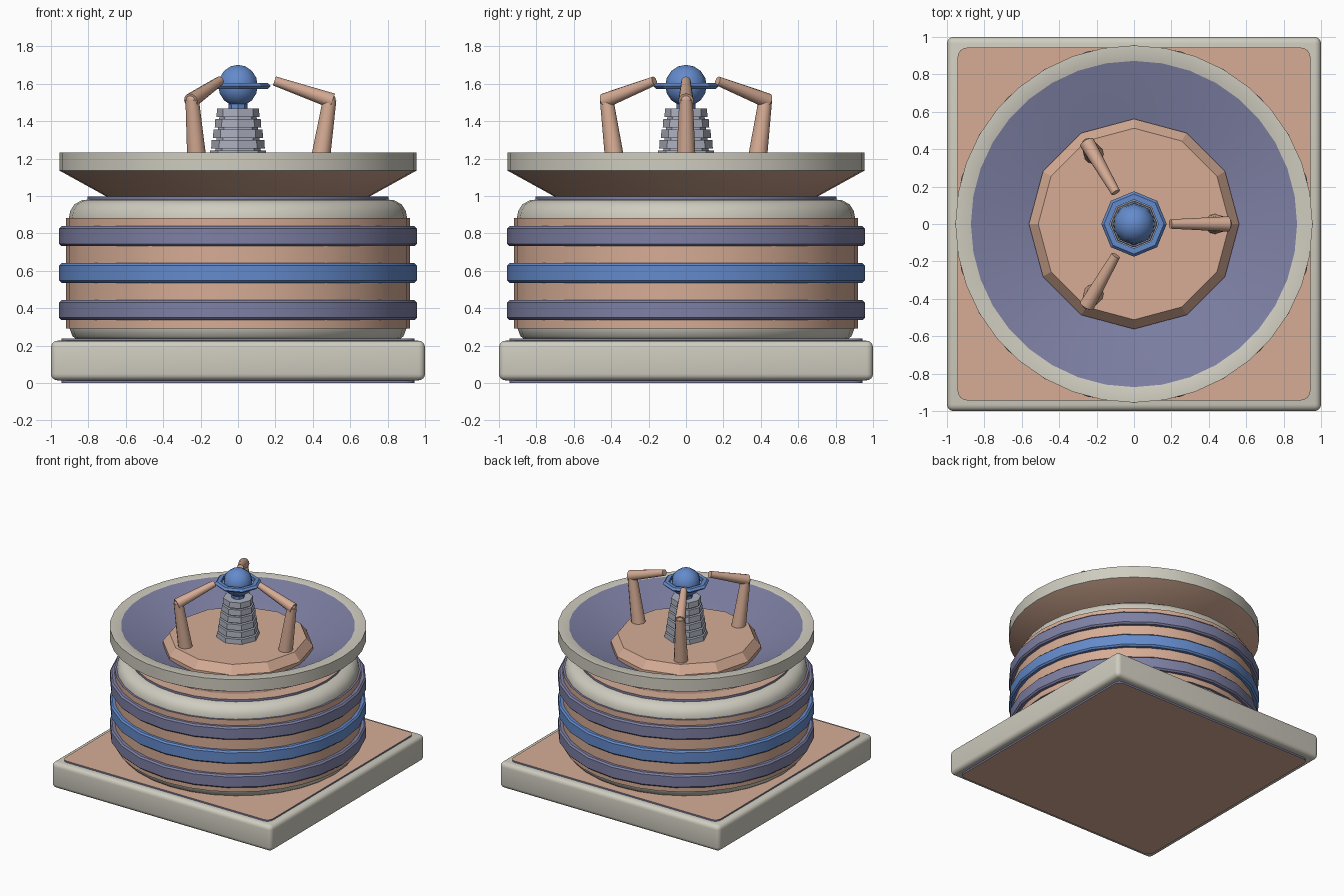
import bpy, bmesh, math
from mathutils import Vector

if "Cube" in bpy.data.objects:
    bpy.data.objects.remove(bpy.data.objects["Cube"])


def mat(name, r, g, b):
    m = bpy.data.materials.new(name)
    m.diffuse_color = [((c / 255 + 0.055) / 1.055) ** 2.4 for c in (r, g, b)] + [1]
    m.use_nodes = True
    m.node_tree.nodes["Principled BSDF"].inputs["Base Color"].default_value = m.diffuse_color
    return m


BEIGE = mat("beige", 207, 204, 191)
SALMON = mat("salmon", 214, 172, 149)
PURPLE = mat("dusty purple", 126, 128, 164)
BLUE = mat("blue", 100, 139, 204)
GREY = mat("light grey", 172, 176, 190)


def finish(name, bm, mats, angle=30):
    bmesh.ops.remove_doubles(bm, verts=bm.verts, dist=1e-5)
    bmesh.ops.recalc_face_normals(bm, faces=bm.faces)
    me = bpy.data.meshes.new(name)
    bm.to_mesh(me)
    bm.free()
    ob = bpy.data.objects.new(name, me)
    bpy.context.collection.objects.link(ob)
    for m in mats:
        me.materials.append(m)
    bpy.ops.object.select_all(action='DESELECT')
    ob.select_set(True)
    bpy.context.view_layer.objects.active = ob
    if angle:
        bpy.ops.object.shade_smooth_by_angle(angle=math.radians(angle))
    return ob


def lathe(name, prof, n, mats, idx=None, closed=False, angle=30):
    """Spin a profile of (radius, z); idx gives a material per segment."""
    bm = bmesh.new()
    rings = []
    for r, z in prof:
        if r < 1e-6:
            rings.append([bm.verts.new((0, 0, z))] * n)
        else:
            rings.append([bm.verts.new((r * math.cos(2 * math.pi * k / n),
                                        r * math.sin(2 * math.pi * k / n), z)) for k in range(n)])
    count = len(prof) if closed else len(prof) - 1
    for i in range(count):
        a, b = rings[i], rings[(i + 1) % len(prof)]
        for k in range(n):
            q = (k + 1) % n
            vs = list(dict.fromkeys([a[k], a[q], b[q], b[k]]))
            f = bm.faces.new(vs)
            f.material_index = idx[i] if idx else 0
    return finish(name, bm, mats, angle)


def box(name, half, z0, z1, mats, bevel=0.0, corner=0.0):
    bm = bmesh.new()
    bmesh.ops.create_cube(bm, size=1)
    for v in bm.verts:
        v.co = Vector((v.co.x * 2 * half, v.co.y * 2 * half, z0 if v.co.z < 0 else z1))
    if corner:
        es = [e for e in bm.edges if abs(e.verts[0].co.z - e.verts[1].co.z) > 1e-4]
        bmesh.ops.bevel(bm, geom=es, offset=corner, segments=4, profile=0.5, affect='EDGES')
    if bevel:
        bmesh.ops.bevel(bm, geom=bm.edges[:], offset=bevel, segments=4, profile=0.5, affect='EDGES')
    bm.normal_update()
    if len(mats) > 1:  # sides take the second colour
        for f in bm.faces:
            f.material_index = 0 if abs(f.normal.z) > 0.5 else 1
    return finish(name, bm, mats)


def rod(name, a, b, r0, r1, m, n=12):
    a, b = Vector(a), Vector(b)
    bm = bmesh.new()
    bmesh.ops.create_cone(bm, cap_ends=True, segments=n, radius1=r0, radius2=r1, depth=(b - a).length)
    q = (b - a).to_track_quat('Z', 'Y')
    for v in bm.verts:
        v.co = q @ v.co + (a + b) / 2
    return finish(name, bm, [m], 40)


def ball(name, c, r, m, seg, rings):
    bm = bmesh.new()
    bmesh.ops.create_uvsphere(bm, u_segments=seg, v_segments=rings, radius=r)
    for v in bm.verts:
        v.co += Vector(c)
    return finish(name, bm, [m], 50)


# square base with raised plates above and below
box("base_slab", 1.0, 0.014, 0.226, [BEIGE], bevel=0.035)
box("base_top_plate", 0.943, 0.2, 0.238, [SALMON, PURPLE], corner=0.05)
box("base_bottom_plate", 0.943, 0.0, 0.03, [SALMON, PURPLE], corner=0.05)

# round body with rounded shoulders
lathe("body", [(0, 0.23), (0.86, 0.23), (0.885, 0.25), (0.9, 0.29), (0.905, 0.34), (0.905, 0.88),
               (0.897, 0.92), (0.875, 0.955), (0.835, 0.977), (0.79, 0.982), (0, 0.982)], 32, [BEIGE], angle=40)
lathe("body_side_panel", [(0.89, 0.292), (0.92, 0.292), (0.92, 0.883), (0.89, 0.883)], 32,
      [SALMON, PURPLE], [1, 0, 1, 1], closed=True)
lathe("body_top_plate", [(0, 0.97), (0.805, 0.97), (0.805, 0.998), (0, 0.998)], 32,
      [SALMON, PURPLE], [1, 1, 0])

# three bands round the body
for name, z, m in (("lower_band", 0.39, PURPLE), ("middle_band", 0.588, BLUE), ("upper_band", 0.785, PURPLE)):
    h, r = 0.053, 0.956
    lathe(name, [(0.88, z - h), (r - 0.012, z - h), (r, z - h + 0.012), (r, z + h - 0.012),
                 (r - 0.012, z + h), (0.88, z + h)], 24, [m], closed=True)

# dish: salmon underside, beige rim, purple inside
lathe("dish", [(0, 0.99), (0.70, 0.995), (0.95, 1.133), (0.955, 1.135), (0.955, 1.232), (0.872, 1.232),
               (0.5, 1.03), (0, 1.03)], 36, [SALMON, BEIGE, PURPLE], [0, 0, 1, 1, 1, 2, 2])

# twelve-sided platform in the dish
lathe("platform", [(0, 1.03), (0.562, 1.03), (0.562, 1.085), (0.512, 1.15), (0, 1.15)], 12, [SALMON], angle=0)

# tapering ribbed column
lathe("column_core", [(0, 1.14), (0.135, 1.14), (0.095, 1.46), (0, 1.46)], 8, [GREY], angle=0)
for i in range(6):
    r, z = 0.112 + 0.0095 * i, 1.468 - 0.056 * i
    lathe(f"column_ring_{i + 1}", [(0, z - 0.046), (r + 0.003, z - 0.046), (r, z), (0, z)], 8, [GREY], angle=0)

# ball and the eight-sided ring round it
lathe("ball_neck", [(0, 1.45), (0.05, 1.45), (0.05, 1.52), (0, 1.52)], 8, [BLUE], angle=0)
ball("ball", (0, 0, 1.59), 0.111, BLUE, 10, 8)
lathe("ball_ring", [(0.16, 1.572), (0.175, 1.588), (0.16, 1.604), (0.13, 1.604), (0.13, 1.572)], 8,
      [BLUE], closed=True, angle=0)

# three bent arms reaching for the ball
for i in range(3):
    c, s = math.cos(2 * math.pi * i / 3), math.sin(2 * math.pi * i / 3)
    p = lambda r, z: (r * c, r * s, z)
    rod(f"arm_{i + 1}_lower", p(0.432, 1.14), p(0.49, 1.515), 0.054, 0.036, SALMON)
    ball(f"arm_{i + 1}_elbow", p(0.487, 1.515), 0.035, SALMON, 12, 8)
    rod(f"arm_{i + 1}_upper", p(0.505, 1.508), p(0.195, 1.615), 0.041, 0.025, SALMON)
